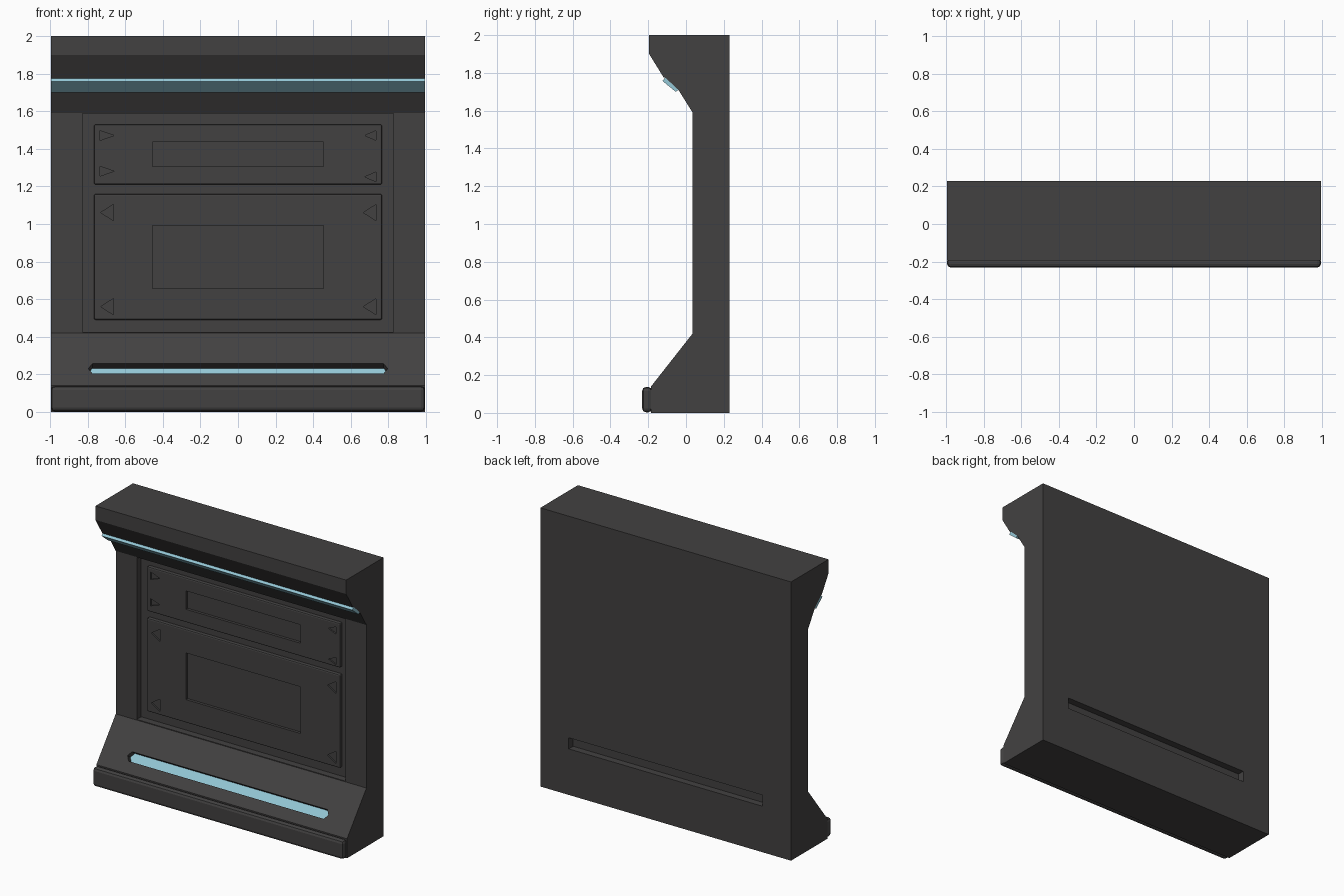
import bpy, bmesh
from mathutils import Vector

if "Cube" in bpy.data.objects:
    bpy.data.objects.remove(bpy.data.objects["Cube"])


def material(name, color):
    m = bpy.data.materials.new(name)
    m.diffuse_color = color
    m.use_nodes = True
    m.node_tree.nodes["Principled BSDF"].inputs["Base Color"].default_value = m.diffuse_color
    return m


DARK = material("dark_metal", (0.055, 0.053, 0.053, 1))
BLUE = material("light_blue", (0.30, 0.58, 0.68, 1))
W = 0.995


def prism(name, pts, offset, mat=DARK, bevel=0):
    """Extrude a planar loop of 3D points along an offset vector."""
    bm = bmesh.new()
    f = bm.faces.new([bm.verts.new(p) for p in pts])
    new = bmesh.ops.extrude_face_region(bm, geom=[f])["geom"]
    bmesh.ops.translate(bm, vec=Vector(offset),
                        verts=[v for v in new if isinstance(v, bmesh.types.BMVert)])
    bmesh.ops.recalc_face_normals(bm, faces=bm.faces)
    me = bpy.data.meshes.new(name)
    bm.to_mesh(me)
    bm.free()
    ob = bpy.data.objects.new(name, me)
    bpy.context.collection.objects.link(ob)
    me.materials.append(mat)
    if bevel:
        b = ob.modifiers.new("bevel", "BEVEL")
        b.width, b.segments = bevel, 2
    return ob


def side_prism(name, yz, mat=DARK, bevel=0):
    return prism(name, [(-W, y, z) for y, z in yz], (2 * W, 0, 0), mat, bevel)


def front_prism(name, xz, y0, y1, mat=DARK, bevel=0):
    return prism(name, [(x, y0, z) for x, z in xz], (0, y1 - y0, 0), mat, bevel)


def rect(x0, x1, z0, z1):
    return [(x0, z0), (x1, z0), (x1, z1), (x0, z1)]


def cut(ob, cutter):
    m = ob.modifiers.new("cut", "BOOLEAN")
    m.object, m.operation, m.solver = cutter, "DIFFERENCE", "EXACT"
    cutter.hide_render = True
    cutter.hide_set(True)


# wall body from its side profile
wall = side_prism("wall_body", [
    (0.23, 0), (-0.185, 0), (-0.185, 0.14), (0.035, 0.42), (0.035, 1.59),
    (-0.04, 1.71), (-0.11, 1.775), (-0.118, 1.775), (-0.195, 1.9), (-0.195, 2), (0.23, 2)])

# rounded bumper along the foot
side_prism("foot_bumper", [(-0.18, 0.003), (-0.232, 0.003), (-0.232, 0.137), (-0.18, 0.137)],
           bevel=0.02)

# light bar under the cornice
side_prism("upper_light", [(-0.11, 1.775), (-0.125, 1.758), (-0.055, 1.70), (-0.04, 1.71)], BLUE)

# recess that holds the panels, and slot in the back
cut(wall, front_prism("recess_cutter", rect(-0.828, 0.828, 0.425, 1.588), -0.1, 0.085))
cut(wall, front_prism("back_slot_cutter", rect(-0.77, 0.77, 0.33, 0.41), 0.18, 0.3))

# sunken light in the sloped foot, six-sided outline
a, b = Vector((0, -0.185, 0.14)), Vector((0, 0.035, 0.42))
u = (b - a).normalized()
n = Vector((0, -u.z, u.y))


def slope_loop(depth):
    lo, hi = a + u * 0.082, a + u * 0.148
    mid = (lo + hi) / 2
    shape = [(-0.775, lo), (0.775, lo), (0.797, mid), (0.775, hi), (-0.775, hi), (-0.797, mid)]
    return [p + Vector((x, 0, 0)) - n * depth for x, p in shape]


cut(wall, prism("light_slot_cutter", slope_loop(0.045), n * 0.1))
prism("lower_light", slope_loop(0.05), n * 0.01, BLUE)

# two raised panels with sunken windows and engraved arrows
FACE = 0.06


def panel(name, z0, z1, window, arrows):
    p = front_prism(name, rect(-0.767, 0.767, z0, z1), FACE, 0.1, bevel=0.009)
    cut(p, front_prism(name + "_window_cutter", rect(-0.455, 0.455, *window),
                       FACE - 0.05, FACE + 0.02))
    for i, (base, tip, zl, zh) in enumerate(arrows):
        tri = [(base, zl), (base, zh), (tip, (zl + zh) / 2)]
        cut(p, front_prism(f"{name}_arrow_cutter_{i}", tri, FACE - 0.05, FACE + 0.01))


panel("upper_panel", 1.21, 1.53, (1.305, 1.437), [
    (-0.735, -0.66, 1.445, 1.497), (-0.735, -0.66, 1.255, 1.307),
    (0.735, 0.675, 1.445, 1.497), (0.735, 0.675, 1.225, 1.277)])
panel("lower_panel", 0.49, 1.16, (0.657, 0.992), [
    (x, x - 0.068, z, z + 0.086) for x in (-0.663, 0.735) for z in (0.517, 1.018)])
